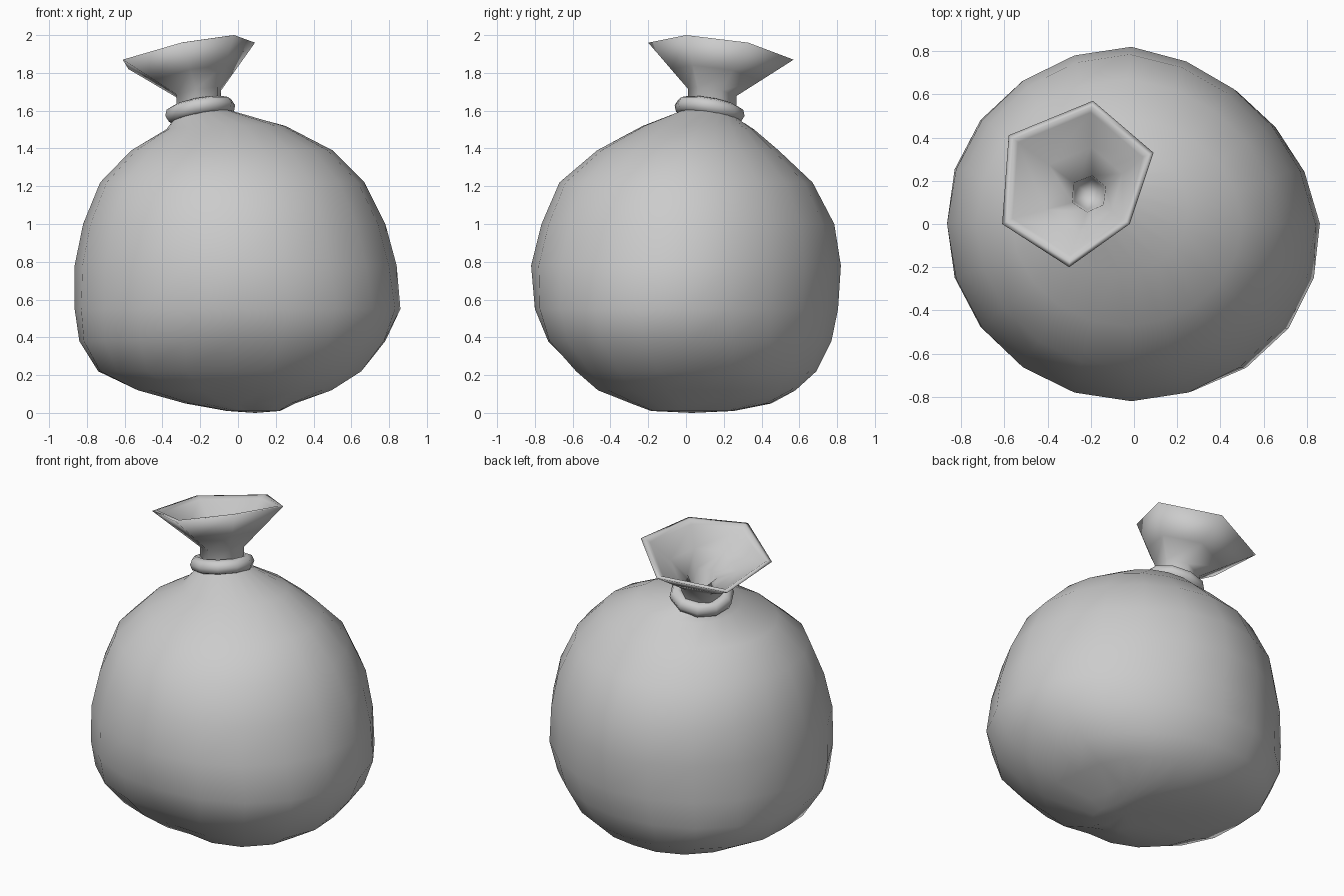
import bpy
from math import sin, cos, pi
from mathutils import Vector

if "Cube" in bpy.data.objects:
    bpy.data.objects.remove(bpy.data.objects["Cube"])


def loft(name, rings, tip_start=None, tip_end=None):
    """Skin a list of equal-length rings, optionally closing each end on a point."""
    n = len(rings[0])
    verts = [p for r in rings for p in r]
    faces = []
    for i in range(len(rings) - 1):
        for j in range(n):
            k = (j + 1) % n
            faces.append((i * n + j, i * n + k, (i + 1) * n + k, (i + 1) * n + j))
    if tip_start is not None:
        verts.append(Vector(tip_start))
        faces += [((j + 1) % n, j, len(verts) - 1) for j in range(n)]
    if tip_end is not None:
        verts.append(Vector(tip_end))
        b = (len(rings) - 1) * n
        faces += [(b + j, b + (j + 1) % n, len(verts) - 1) for j in range(n)]
    mesh = bpy.data.meshes.new(name)
    mesh.from_pydata(verts, [], faces)
    mesh.shade_smooth()
    ob = bpy.data.objects.new(name, mesh)
    bpy.context.collection.objects.link(ob)
    return ob


def oval(z, x0, x1, y0, y1, tilt, lump, dent, n=20):
    """Oval ring: leans to -x +y, bulges at +x -y (lump), flattens at +x +y (dent)."""
    pts = []
    for j in range(n):
        a = 2 * pi * j / n
        c, s = cos(a), sin(a)
        d = 2 * c * s
        if c < 0:
            f = 1 + 0.5 * lump * abs(d)
        else:
            f = 1 + lump * max(0, -d) - dent * max(0, d)
        dx, dy = (x1 - x0) / 2 * c * f, (y1 - y0) / 2 * s * f
        pts.append(Vector(((x0 + x1) / 2 + dx, (y0 + y1) / 2 + dy, z + tilt * (dx - dy))))
    return pts


# Sack body: height, x extents, y extents, lean, lump, dent
levels = [
    (0.01, -0.05, 0.20, -0.15, 0.24, 0, 0.40, 0),
    (0.05, -0.27, 0.27, -0.25, 0.44, 0, 0.30, 0),
    (0.12, -0.53, 0.47, -0.44, 0.58, 0, 0.18, 0),
    (0.22, -0.74, 0.64, -0.57, 0.69, 0, 0.12, 0.02),
    (0.38, -0.84, 0.78, -0.73, 0.77, 0, 0.07, 0.04),
    (0.55, -0.865, 0.86, -0.80, 0.805, 0, 0.03, 0.06),
    (0.78, -0.865, 0.84, -0.82, 0.82, 0, 0, 0.06),
    (1.00, -0.82, 0.78, -0.765, 0.785, 0, 0, 0.05),
    (1.22, -0.73, 0.67, -0.67, 0.67, 0, 0, 0.03),
    (1.39, -0.565, 0.50, -0.47, 0.49, 0, 0, 0.02),
    (1.51, -0.38, 0.25, -0.23, 0.36, 0.03, 0, 0),
    (1.575, -0.34, -0.04, -0.02, 0.28, 0.15, 0, 0),
]
loft("sack_body", [oval(*l) for l in levels], (0.09, 0.03, 0))

# Tie cord round the neck
bpy.ops.mesh.primitive_torus_add(major_segments=10, minor_segments=8,
                                 major_radius=0.145, minor_radius=0.045,
                                 location=(-0.2, 0.125, 1.6))
cord = bpy.context.object
cord.name = "tie_cord"
cord.rotation_euler = Vector((-0.18, 0.18, 1)).to_track_quat('Z', 'Y').to_euler()
cord.data.shade_smooth()

# Flared six-sided mouth
rim = [Vector(p) for p in ((0.09, 0.33, 1.96), (-0.19, 0.57, 1.87), (-0.58, 0.41, 1.82),
                           (-0.61, 0.0, 1.87), (-0.30, -0.20, 1.96), (-0.02, 0.0, 2.0))]
mid = sum(rim, Vector()) / 6
neck_c = Vector((-0.21, 0.14, 1.66))


def neck(r, drop=0.0):
    pts = []
    for p in rim:
        d = p - mid
        d.z = 0
        d = d.normalized() * r
        pts.append(neck_c + Vector((d.x, d.y, 0.17 * (d.x - d.y) - drop)))
    return pts


def blend(a, b, t):
    return [p.lerp(q, t) for p, q in zip(a, b)]


top = [mid + (p - mid) * 0.93 + Vector((0, 0, 0.004)) for p in rim]
lip = [mid + (p - mid) * 0.86 + Vector((0, 0, -0.015)) for p in rim]
outer, inner = neck(0.13, -0.035), neck(0.085, -0.06)
mouth = [neck(0.13, 0.1), outer, blend(outer, rim, 0.42), rim, top, lip,
         blend(inner, lip, 0.45), inner, neck(0.075, 0.06)]
loft("sack_mouth", mouth, None, neck_c - Vector((0, 0, 0.13)))
